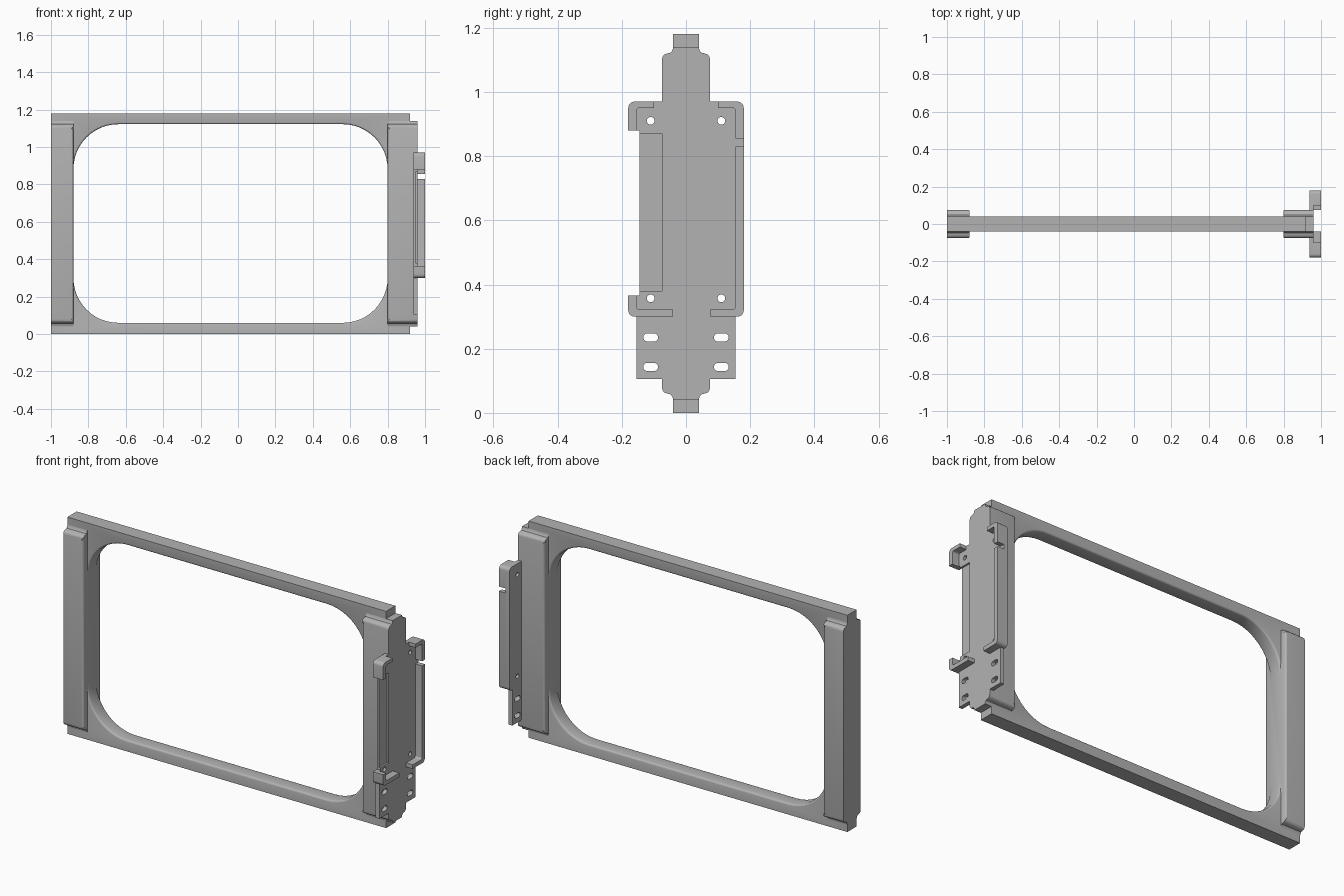
import bpy, bmesh, math
from mathutils import Vector

cube = bpy.data.objects.get("Cube")
if cube:
    bpy.data.objects.remove(cube)

grey = bpy.data.materials.new("plain grey")
grey.use_nodes = True
grey.diffuse_color = (0.45, 0.45, 0.45, 1)
grey.node_tree.nodes["Principled BSDF"].inputs["Base Color"].default_value = grey.diffuse_color


def rounded(points, steps=5):
    """Polygon whose points may carry a corner radius as third value."""
    out = []
    for i, p in enumerate(points):
        c = Vector(p[:2])
        if len(p) == 2:
            out.append(c)
            continue
        a = (Vector(points[i - 1][:2]) - c).normalized()
        b = (Vector(points[(i + 1) % len(points)][:2]) - c).normalized()
        centre = c + (a + b) * p[2]
        for k in range(steps + 1):
            t = k / steps * math.pi / 2
            out.append(centre - b * p[2] * math.cos(t) - a * p[2] * math.sin(t))
    return out


def rect(a0, a1, b0, b1, r=0, steps=5):
    corners = [(a0, b0), (a1, b0), (a1, b1), (a0, b1)]
    return rounded([c + (r,) for c in corners] if r else corners, steps)


def prism(name, loops, axis, lo, hi, soften=None, width=0.01):
    """Extrude an outline (with hole loops) along x or y; soften picks edges to round."""
    bm = bmesh.new()
    edges = []
    for loop in loops:
        vs = [bm.verts.new((lo, u, w) if axis == "x" else (u, lo, w)) for u, w in loop]
        edges += [bm.edges.new((v, vs[i - 1])) for i, v in enumerate(vs)]
    bmesh.ops.triangle_fill(bm, edges=edges, use_beauty=True)
    ext = bmesh.ops.extrude_face_region(bm, geom=bm.faces[:])
    shift = Vector((hi - lo, 0, 0) if axis == "x" else (0, hi - lo, 0))
    moved = [g for g in ext["geom"] if isinstance(g, bmesh.types.BMVert)]
    bmesh.ops.translate(bm, verts=moved, vec=shift)
    bmesh.ops.recalc_face_normals(bm, faces=bm.faces[:])
    if soften:
        chosen = [e for e in bm.edges if len(e.link_faces) == 2
                  and e.calc_face_angle() > 0.5 and all(soften(v.co) for v in e.verts)]
        bmesh.ops.bevel(bm, geom=chosen, offset=width, segments=3, profile=0.5, affect="EDGES")
    mesh = bpy.data.meshes.new(name)
    bm.to_mesh(mesh)
    bm.free()
    mesh.materials.append(grey)
    obj = bpy.data.objects.new(name, mesh)
    bpy.context.collection.objects.link(obj)
    bpy.ops.object.select_all(action="DESELECT")
    obj.select_set(True)
    bpy.context.view_layer.objects.active = obj
    bpy.ops.object.shade_smooth_by_angle(angle=math.radians(35))
    return obj


# Main frame with a large rounded opening
prism("frame", [rect(-1, 0.92, 0, 1.18), rect(-0.88, 0.80, 0.06, 1.122, 0.24, 12)],
      "y", -0.04, 0.04,
      soften=lambda c: -0.9 < c.x < 0.82 and 0.03 < c.z < 1.15)

# Thick side pillars, round shouldered, blending into the frame
quarter = [(0.075, 1.10), (0.073, 1.11), (0.067, 1.117), (0.057, 1.12),
           (0.047, 1.123), (0.042, 1.13), (0.04, 1.14)]
top = quarter + [(-y, z) for y, z in reversed(quarter)]
outline = top + [(y, 1.18 - z) for y, z in reversed(top)]
for name, outer, inner in (("right_pillar", -1, -0.88), ("left_pillar", 0.96, 0.80)):
    prism(name, [outline], "x", min(outer, inner), max(outer, inner),
          soften=lambda c: abs(c.x - inner) < 0.001 and abs(c.y) > 0.074)

# Bracket plate with screw holes and slots
plate = rounded([
    (-0.155, 0.105), (0.155, 0.105), (0.155, 0.30), (0.18, 0.30, 0.02),
    (0.18, 0.97, 0.02), (-0.18, 0.97, 0.02), (-0.18, 0.88), (-0.145, 0.88),
    (-0.145, 0.87), (-0.07, 0.87), (-0.07, 0.38), (-0.145, 0.38),
    (-0.145, 0.365), (-0.18, 0.365), (-0.18, 0.30, 0.02), (-0.155, 0.30)])
holes = []
for y in (-0.11, 0.11):
    holes += [rect(y - 0.012, y + 0.012, z - 0.012, z + 0.012, 0.0119) for z in (0.357, 0.91)]
    holes += [rect(y - 0.023, y + 0.023, z - 0.013, z + 0.013, 0.0129) for z in (0.143, 0.235)]
prism("bracket_plate", [plate] + holes, "x", 0.938, 0.96)
prism("bracket_recess", [rect(-0.145, -0.07, 0.38, 0.87)], "x", 0.938, 0.95)

# Raised lips and hooks around the bracket
lips = {
    "front_top_hook": [(-0.10, 0.97), (-0.18, 0.97, 0.02), (-0.18, 0.88),
                       (-0.155, 0.88), (-0.155, 0.95, 0.01), (-0.10, 0.95)],
    "front_bottom_hook": [(-0.04, 0.30), (-0.18, 0.30, 0.02), (-0.18, 0.365),
                          (-0.155, 0.365), (-0.155, 0.322, 0.01), (-0.04, 0.322)],
    "back_top_hook": [(0.10, 0.97), (0.18, 0.97, 0.02), (0.18, 0.855),
                      (0.155, 0.855), (0.155, 0.95, 0.01), (0.10, 0.95)],
    "back_long_lip": [(0.075, 0.30), (0.18, 0.30, 0.02), (0.18, 0.83),
                      (0.155, 0.83), (0.155, 0.322, 0.01), (0.075, 0.322)],
}
for name, points in lips.items():
    prism(name, [rounded(points)], "x", 0.95, 1.0)
